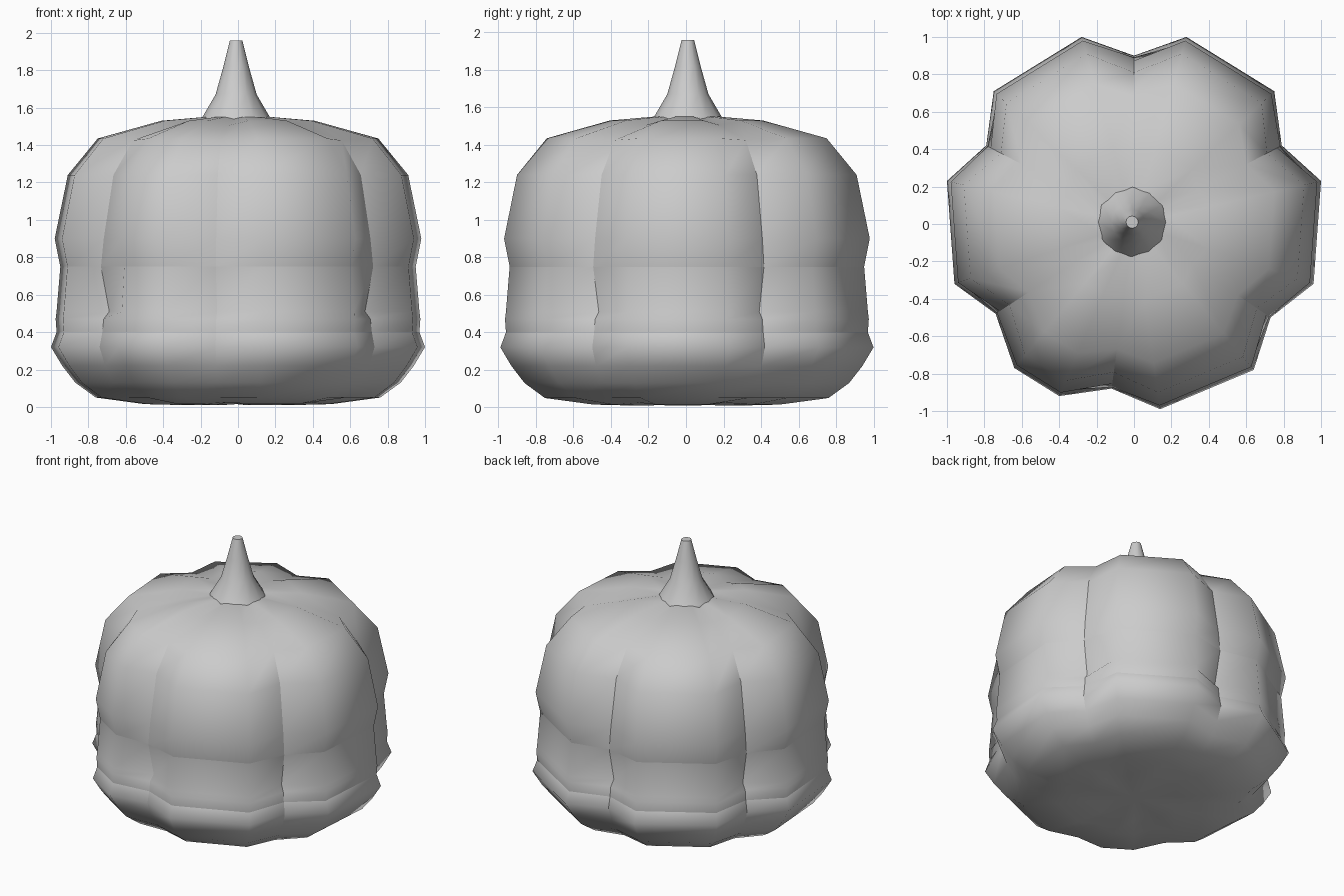
import bpy, bmesh, math

if "Cube" in bpy.data.objects:
    bpy.data.objects.remove(bpy.data.objects["Cube"], do_unlink=True)

grey = bpy.data.materials.new("plain grey")
grey.use_nodes = True
colour = (0.6, 0.6, 0.6, 1)
grey.diffuse_color = colour
grey.node_tree.nodes["Principled BSDF"].inputs["Base Color"].default_value = colour


def loft(name, rings, sharp):
    """Join closed rings of points, cap both ends, crease edges by a rule."""
    bm = bmesh.new()
    rows = [[bm.verts.new(p) for p in ring] for ring in rings]
    count = len(rows[0])
    for low, high in zip(rows, rows[1:]):
        for i in range(count):
            j = (i + 1) % count
            bm.faces.new((low[i], low[j], high[j], high[i]))
    # fan caps, so that the ends can follow uneven rings
    for row, flip in ((rows[0], True), (rows[-1], False)):
        mid = bm.verts.new(sum((v.co for v in row), row[0].co * 0) / count)
        for i in range(count):
            a, b = row[i], row[(i + 1) % count]
            bm.faces.new((b, a, mid) if flip else (a, b, mid))
    place = {v: (r, i) for r, row in enumerate(rows) for i, v in enumerate(row)}
    for f in bm.faces:
        f.smooth = True
    for e in bm.edges:
        a, b = (place.get(v) for v in e.verts)
        if a and b and sharp(a, b):
            e.smooth = False
    mesh = bpy.data.meshes.new(name)
    bm.to_mesh(mesh)
    bm.free()
    mesh.materials.append(grey)
    obj = bpy.data.objects.new(name, mesh)
    bpy.context.collection.objects.link(obj)
    return obj


# Plan of the six lobes, anticlockwise: groove, corner, corner, repeated
plan = [(0, 0.9), (-0.28, 1), (-0.75, 0.71), (-0.79, 0.42), (-1, 0.23),
        (-0.96, -0.32), (-0.74, -0.48), (-0.64, -0.77), (-0.4, -0.92),
        (-0.12, -0.88), (0.14, -0.99), (0.64, -0.78), (0.73, -0.5),
        (0.96, -0.32), (1, 0.23), (0.79, 0.42), (0.75, 0.71), (0.28, 1)]

# Height, lobe scale, groove scale, groove drop
profile = [(0.01, 0.3, 0.3, -0.015), (0.015, 0.5, 0.5, -0.01),
           (0.05, 0.76, 0.79, 0), (0.13, 0.87, 0.9, 0), (0.22, 0.94, 0.96, 0),
           (0.32, 1, 1, 0), (0.4, 0.97, 0.98, 0), (0.47, 0.975, 0.97, 0),
           (0.51, 0.97, 0.93, 0), (0.75, 0.95, 0.99, 0),
           (0.9, 0.98, 0.97, 0), (1.24, 0.91, 0.9, 0), (1.435, 0.75, 0.76, 0.01),
           (1.53, 0.41, 0.43, 0.025), (1.55, 0.18, 0.19, 0.01)]
rings = []
for z, lobe, groove, drop in profile:
    rings.append([(x * (lobe if i % 3 else groove), y * (lobe if i % 3 else groove),
                   z - (0 if i % 3 else drop)) for i, (x, y) in enumerate(plan)])


def body_crease(a, b):
    if a[0] == b[0]:                       # ridges running round the body
        return profile[a[0]][0] in (0.75, 0.4)
    if a[1] % 3 == 0:                      # grooves between the lobes
        return 0.2 < profile[min(a[0], b[0])][0] < 1.43
    return False


loft("pumpkin_body", rings, body_crease)

# Tapered stem with a flared foot
stem = [(1.5, 0.21), (1.55, 0.18), (1.67, 0.11), (1.82, 0.068), (1.96, 0.033)]
sides = 12
stem_rings = [[(r * math.cos(math.tau * i / sides) - 0.01,
                r * math.sin(math.tau * i / sides) + 0.01, z)
               for i in range(sides)] for z, r in stem]
loft("stem", stem_rings, lambda a, b: a[0] == b[0] == len(stem) - 1)
